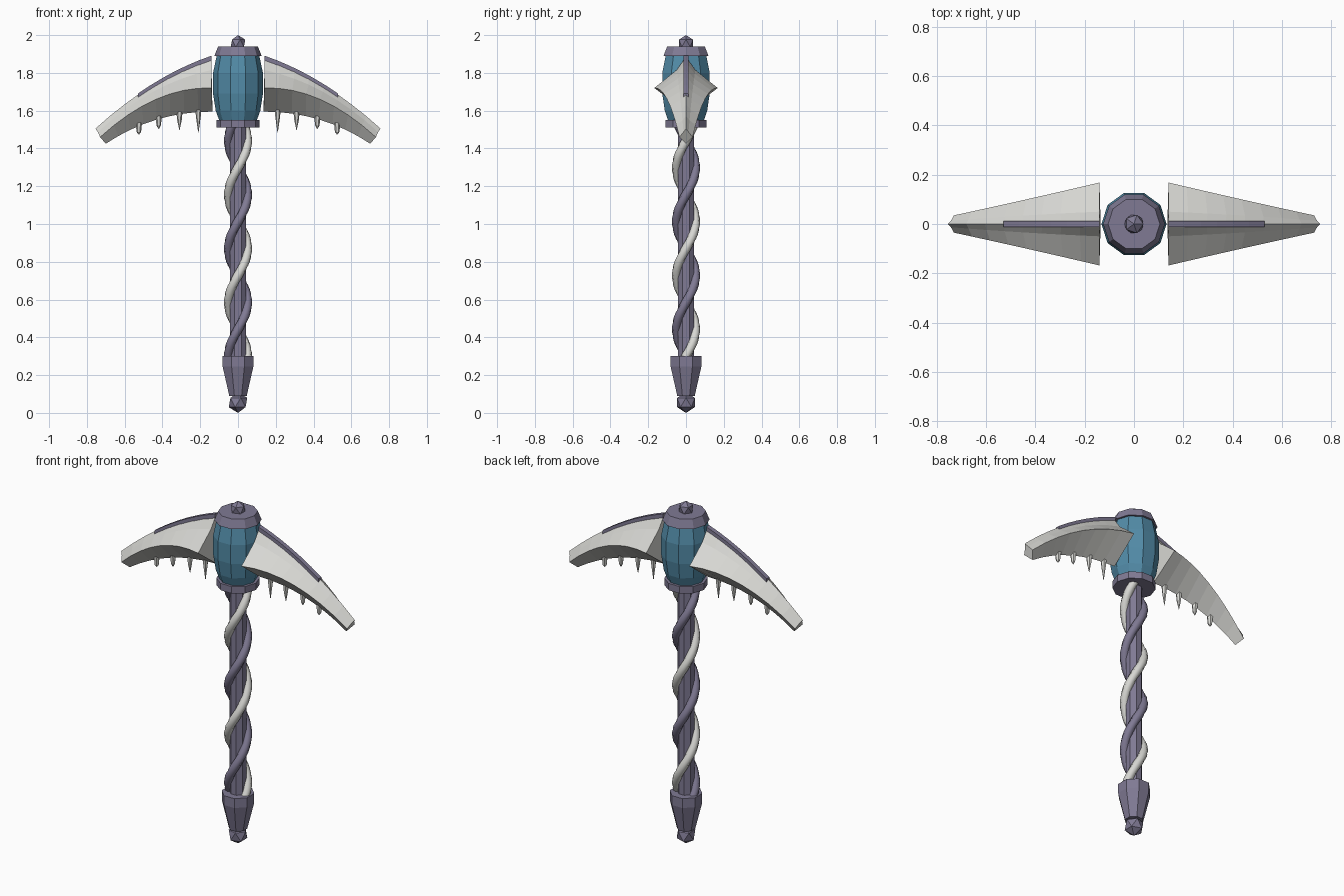
import bpy, bmesh, math
from mathutils import Vector

cube = bpy.data.objects.get("Cube")
if cube:
    bpy.data.objects.remove(cube, do_unlink=True)


def material(name, rgb):
    m = bpy.data.materials.new(name)
    m.use_nodes = True
    m.diffuse_color = (*rgb, 1)
    bsdf = next(n for n in m.node_tree.nodes if n.type == 'BSDF_PRINCIPLED')
    bsdf.inputs["Base Color"].default_value = (*rgb, 1)
    return m


PURPLE = material("dusky purple", (0.215, 0.195, 0.295))
BONE = material("pale metal", (0.68, 0.68, 0.65))
BLUE = material("steel blue", (0.085, 0.26, 0.39))


def finish(name, bm, mat):
    bmesh.ops.recalc_face_normals(bm, faces=bm.faces)
    me = bpy.data.meshes.new(name)
    bm.to_mesh(me)
    bm.free()
    me.materials.append(mat)
    ob = bpy.data.objects.new(name, me)
    bpy.context.collection.objects.link(ob)
    return ob


def loft(name, rings, mat):
    """Skin a list of equal-length rings and cap both ends."""
    bm = bmesh.new()
    loops = [[bm.verts.new(p) for p in ring] for ring in rings]
    n = len(loops[0])
    for a, b in zip(loops, loops[1:]):
        for i in range(n):
            j = (i + 1) % n
            bm.faces.new((a[i], a[j], b[j], b[i]))
    bm.faces.new(loops[0])
    bm.faces.new(loops[-1])
    return finish(name, bm, mat)


def lathe(name, profile, sides, mat, turn=0.0):
    angles = [math.tau * (i + turn) / sides for i in range(sides)]
    return loft(name, [[(r * math.cos(a), r * math.sin(a), z) for a in angles]
                       for r, z in profile], mat)


def gem(name, radius, z, mat):
    bm = bmesh.new()
    bmesh.ops.create_icosphere(bm, subdivisions=1, radius=radius)
    bmesh.ops.translate(bm, verts=bm.verts, vec=(0, 0, z))
    return finish(name, bm, mat)


def rail(start, middle, end):
    """Smooth curve passing through three points."""
    a, m, b = Vector(start), Vector(middle), Vector(end)
    c = 2 * m - (a + b) / 2
    return lambda t: (1 - t) ** 2 * a + 2 * t * (1 - t) * c + t * t * b


def flip(p, sx, sy):
    return (p.x * sx, p.y * sy, p.z)


# Handle: pommel, shaft and two twisted strands
gem("pommel_gem", 0.055, 0.055, PURPLE)
lathe("pommel", [(0.05, 0.09), (0.088, 0.245), (0.088, 0.3)], 8, PURPLE, 0.5)
lathe("shaft", [(0.045, 0.28), (0.045, 1.53)], 8, PURPLE, 0.5)


def strand(name, phase, mat):
    rings = []
    steps, bottom, top = 60, 0.28, 1.53
    for k in range(steps + 1):
        z = bottom + (top - bottom) * k / steps
        a = math.tau * (z - 1.44) / 0.57 + phase
        out, along = Vector((math.cos(a), math.sin(a), 0)), Vector((-math.sin(a), math.cos(a), 0))
        rings.append([out * (0.05 + 0.025 * math.cos(u)) + along * 0.028 * math.sin(u)
                      + Vector((0, 0, z))
                      for u in (math.tau * i / 8 for i in range(8))])
    ob = loft(name, rings, mat)
    ob.data.shade_smooth()
    return ob


strand("pale_strand", 0, BONE)
strand("purple_strand", math.pi, PURPLE)

# Head: barrel between two collars, gem on top
lathe("lower_collar", [(0.115, 1.51), (0.115, 1.55)], 10, PURPLE)
lathe("barrel", [(0.1, 1.55), (0.118, 1.6), (0.132, 1.69), (0.132, 1.8), (0.112, 1.895)],
      10, BLUE)
lathe("upper_collar", [(0.125, 1.89), (0.105, 1.94)], 10, PURPLE)
gem("top_gem", 0.043, 1.957, PURPLE)

# Blade rails, for the left side; the other side is flipped
crest = rail((0.14, 0, 1.885), (0.45, 0, 1.737), (0.755, 0, 1.505))
shoulder = rail((0.14, 0.05, 1.815), (0.45, 0.034, 1.7), (0.742, 0.013, 1.487))
edge = rail((0.14, 0.168, 1.72), (0.435, 0.1, 1.66), (0.73, 0.035, 1.46))
keel = rail((0.135, 0, 1.595), (0.43, 0, 1.553), (0.7, 0, 1.425))

for side, s in (("left", 1), ("right", -1)):
    # Curved blade
    rings = []
    for k in range(9):
        t = k / 8
        rings.append([flip(crest(t), s, 1), flip(shoulder(t), s, 1), flip(edge(t), s, 1),
                      flip(keel(t), s, 1), flip(edge(t), s, -1), flip(shoulder(t), s, -1)])
    loft(side + "_blade", rings, BONE)

    # Raised strip along the crest
    rings = []
    for k in range(7):
        p = crest(0.63 * k / 6)
        rings.append([(p.x * s, y, p.z + dz) for y, dz in
                      ((-0.013, 0.006), (0.013, 0.006), (0.013, -0.03), (-0.013, -0.03))])
    loft(side + "_crest_strip", rings, PURPLE)

    # Teeth under the blade
    for i, (x, tip) in enumerate(((0.21, 1.485), (0.31, 1.498), (0.42, 1.502), (0.525, 1.473))):
        root = keel((x - 0.135) / 0.575).z + 0.02
        rings = [[(x * s + r * math.cos(a), r * math.sin(a), z)
                  for a in (math.tau * j / 6 for j in range(6))]
                 for r, z in ((0.017, root), (0.012, root - 0.05), (0.001, tip))]
        loft(f"{side}_tooth_{i + 1}", rings, BONE)
